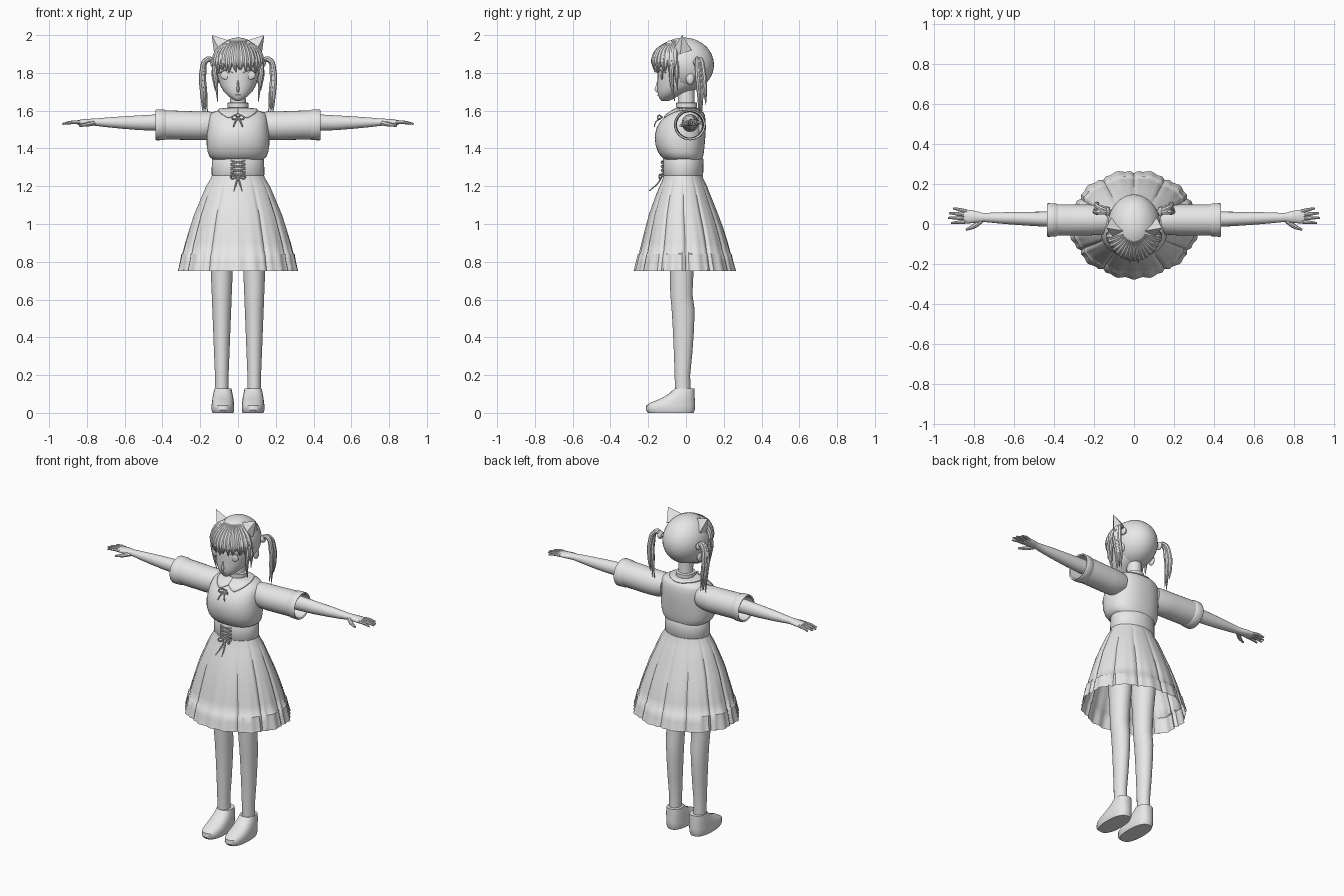
import bpy, bmesh, math, random
from mathutils import Vector
from mathutils.bvhtree import BVHTree

if "Cube" in bpy.data.objects:
    bpy.data.objects.remove(bpy.data.objects["Cube"])

random.seed(4)
grey = bpy.data.materials.new("plain grey")
grey.diffuse_color = (0.8, 0.8, 0.8, 1)
grey.use_nodes = True
grey.node_tree.nodes["Principled BSDF"].inputs["Base Color"].default_value = grey.diffuse_color


def finish(name, bm, mirror=False):
    bmesh.ops.recalc_face_normals(bm, faces=bm.faces)
    me = bpy.data.meshes.new(name)
    bm.to_mesh(me)
    bm.free()
    ob = bpy.data.objects.new(name, me)
    bpy.context.collection.objects.link(ob)
    me.materials.append(grey)
    if mirror:
        ob.modifiers.new("mirror", 'MIRROR')
    return ob


def loft(name, secs, axis='z', n=32, p=2.0, caps=(True, True), mirror=False, mod=None):
    """Rings of (t, a0, a1, b0, b1): extents across the axis at position t."""
    bm = bmesh.new()
    rings = []
    for t, a0, a1, b0, b1 in secs:
        ring = []
        for i in range(n):
            g = 2 * math.pi * i / n
            c, s = math.cos(g), math.sin(g)
            k = mod(g, t) if mod else 1
            a = (a0 + a1) / 2 + (a1 - a0) / 2 * k * math.copysign(abs(c) ** (2 / p), c)
            b = (b0 + b1) / 2 + (b1 - b0) / 2 * k * math.copysign(abs(s) ** (2 / p), s)
            ring.append(bm.verts.new((a, b, t) if axis == 'z' else (t, a, b)))
        rings.append(ring)
    for r, q in zip(rings, rings[1:]):
        for i in range(n):
            bm.faces.new((r[i], r[(i + 1) % n], q[(i + 1) % n], q[i]))
    for on, r in zip(caps, (rings[0], rings[-1])):
        if on:
            bm.faces.new(r)
    return finish(name, bm, mirror)


def body(secs, cx=0):
    """(z, half width, front y, back y) -> loft rings."""
    return [(z, cx - w, cx + w, f, b) for z, w, f, b in secs]


def ellipsoid(name, loc, size, mirror=False, keep=None):
    bm = bmesh.new()
    bmesh.ops.create_uvsphere(bm, u_segments=40, v_segments=24, radius=1)
    for v in bm.verts:
        v.co = Vector(loc) + Vector(v.co[i] * size[i] for i in range(3))
    if keep:
        cut = [f for f in bm.faces if not keep(f.calc_center_median())]
        bmesh.ops.delete(bm, geom=cut, context='FACES')
    return finish(name, bm, mirror)


def tubes(name, paths, mirror=False):
    """Each path is (points, radii); swept into one mesh."""
    cu = bpy.data.curves.new(name, 'CURVE')
    cu.dimensions = '3D'
    cu.bevel_depth, cu.bevel_resolution, cu.resolution_u = 1, 2, 5
    cu.use_fill_caps = True
    for pts, radii in paths:
        sp = cu.splines.new('BEZIER')
        sp.bezier_points.add(len(pts) - 1)
        for bp, p, r in zip(sp.bezier_points, pts, radii):
            bp.co, bp.radius = p, r
            bp.handle_left_type = bp.handle_right_type = 'AUTO'
    tmp = bpy.data.objects.new(name + " path", cu)
    bpy.context.collection.objects.link(tmp)
    me = bpy.data.meshes.new_from_object(tmp.evaluated_get(bpy.context.evaluated_depsgraph_get()))
    bpy.data.objects.remove(tmp)
    bm = bmesh.new()
    bm.from_mesh(me)
    return finish(name, bm, mirror)


# Shoes and legs
loft("shoe", body([(0, .055, -.2, .04), (.015, .06, -.213, .046), (.04, .06, -.21, .048), (.055, .058, -.185, .048),
                   (.08, .055, -.125, .046), (.105, .05, -.085, .046), (.13, .045, -.06, .044)], .08),
     p=2.4, mirror=True)
loft("leg", body([(.09, .036, -.058, .025), (.2, .036, -.06, .022), (.32, .041, -.064, .034), (.45, .046, -.07, .043),
                  (.55, .05, -.076, .045), (.63, .053, -.083, .034), (.75, .058, -.086, .04),
                  (.92, .066, -.1, .06), (1.1, .07, -.1, .07)], .086), mirror=True)


# Pleated skirt with a hem band
def pleat(g, z):
    f = min(1, max(0, (1.27 - z) / .5))
    deg = math.degrees(g)
    d = abs((deg + 15) % 30 - 15)
    groove = 0 if abs(deg - 270) < 12 else math.exp(-(d / 2.6) ** 2)
    return 1 - .07 * groove * (.25 + .75 * f) * min(1, f * 8) + .018 * f ** 3 * math.cos(24 * g)


loft("skirt", body([(1.27, .133, -.115, .085), (1.24, .145, -.122, .092), (1.2, .17, -.14, .112),
                    (1.13, .2, -.168, .14), (1.05, .234, -.196, .172), (.97, .26, -.217, .202), (.9, .282, -.234, .224),
                    (.845, .296, -.246, .238), (.84, .303, -.252, .244), (.8, .31, -.261, .254), (.75, .322, -.273, .268)]),
     n=180, caps=(False, False), mod=pleat)

# Waistband, bodice, neck, choker
loft("waistband", body([(1.255, .137, -.118, .088), (1.26, .14, -.121, .091),
                        (1.34, .138, -.121, .093), (1.348, .134, -.117, .089)]))
torso = loft("bodice", body([(1.34, .13, -.112, .085), (1.355, .15, -.13, .09), (1.38, .16, -.148, .095), (1.42, .166, -.162, .099),
                             (1.47, .165, -.165, .103), (1.51, .16, -.155, .105), (1.545, .157, -.135, .104),
                             (1.575, .15, -.105, .1), (1.592, .135, -.08, .092), (1.603, .1, -.06, .075),
                             (1.608, .05, -.045, .05)]), p=2.3, n=48)
loft("neck", body([(1.58, .048, -.05, .05), (1.61, .042, -.042, .046), (1.72, .04, -.045, .045)]))
loft("choker", body([(1.615, .05, -.048, .054), (1.618, .055, -.053, .059),
                     (1.64, .055, -.053, .059), (1.643, .05, -.048, .054)]))

# Rounded collar draped on the bodice, split at the front
tree = BVHTree.FromObject(torso, bpy.context.evaluated_depsgraph_get())
bm = bmesh.new()
rows = []
for i in range(65):
    g = 2 * math.pi * (i / 64)
    away = min(g, 2 * math.pi - g)
    outer = (.1 + .032 * max(0, math.cos(g)) - .012 * max(0, -math.cos(g))) * min(1, .72 + away * .7)
    row = []
    for j in range(7):
        r = .045 + (outer - .045) * j / 6
        x, y = r * math.sin(g), -r * math.cos(g)
        hit = tree.ray_cast(Vector((x, y, 2)), Vector((0, 0, -1)))[0]
        row.append(bm.verts.new((x, y, (hit.z if hit else 1.53) + .008)))
    rows.append(row)
for r, q in zip(rows, rows[1:]):
    for j in range(6):
        bm.faces.new((r[j], r[j + 1], q[j + 1], q[j]))
collar = finish("collar", bm)
sol = collar.modifiers.new("thickness", 'SOLIDIFY')
sol.thickness = .008

# Ribbon at the collar and lacing on the waistband
tubes("collar_ribbon", [([(0, -.125, 1.565), (.022, -.145, 1.575), (.03, -.148, 1.558), (0, -.13, 1.562)], (.004,) * 4),
                        ([(0, -.13, 1.562), (.014, -.16, 1.54), (.024, -.168, 1.515)], (.005, .004, .003))], True)
lace = [([(-.038, -.122, 1.335 - .022 * k), (0, -.13, 1.327 - .022 * k), (.038, -.122, 1.319 - .022 * k)],
         (.004,) * 3) for k in range(4)]
lace += [([(0, -.126, 1.25), (.03, -.14, 1.262), (.038, -.142, 1.245), (0, -.128, 1.25)], (.004,) * 4),
         ([(0, -.128, 1.25), (.01, -.15, 1.215), (.022, -.195, 1.175)], (.005, .004, .003))]
tubes("waist_lacing", lace, True)


# Sleeves, cuffs, arms
def along(secs):
    """(x, centre y, centre z, radius y, radius z) -> loft rings."""
    return [(x, y - a, y + a, z - b, z + b) for x, y, z, a, b in secs]


loft("sleeve", along([(.12, .02, 1.525, .065, .065), (.16, .02, 1.521, .073, .075), (.22, .02, 1.52, .077, .076),
                      (.39, .02, 1.525, .078, .077)]), 'x', caps=(True, False), mirror=True)
loft("cuff", along([(.36, .02, 1.525, .07, .07), (.385, .02, 1.525, .079, .078), (.39, .02, 1.525, .083, .081),
                    (.43, .02, 1.525, .084, .082), (.436, .02, 1.525, .081, .079), (.432, .02, 1.525, .073, .071),
                    (.38, .02, 1.525, .07, .069), (.3, .02, 1.525, .068, .067)]), 'x', caps=(False, False), mirror=True)
loft("arm", along([(.2, .022, 1.535, .045, .048), (.43, .024, 1.537, .038, .043), (.52, .026, 1.536, .035, .039),
                   (.62, .029, 1.537, .031, .032), (.7, .031, 1.538, .026, .025), (.755, .033, 1.539, .022, .019),
                   (.785, .035, 1.539, .028, .018), (.825, .037, 1.538, .034, .016), (.85, .038, 1.537, .033, .012)]),
     'x', n=20, mirror=True)

# Fingers and thumb
hand = []
for y0, y1, tip in ((.012, .005, .915), (.029, .031, .93), (.046, .054, .924), (.063, .079, .905)):
    hand.append(([(.835, y0, 1.538), ((tip + .835) / 2, (y0 + y1) / 2, 1.538), (tip, y1, 1.53)], (.01, .009, .005)))
hand.append(([(.765, .018, 1.535), (.795, -.008, 1.528), (.84, -.029, 1.52)], (.014, .012, .006)))
tubes("fingers", hand, True)

# Face, nose, eyes, ears
loft("face", body([(1.652, .012, -.128, -.09), (1.66, .028, -.138, -.07), (1.68, .055, -.147, -.04), (1.705, .078, -.151, .02),
                   (1.735, .095, -.152, .07), (1.78, .108, -.15, .1), (1.83, .115, -.153, .12), (1.9, .1, -.13, .1)]), p=2.1)
loft("nose", body([(1.695, .003, -.155, -.14), (1.712, .009, -.167, -.135), (1.725, .007, -.162, -.135),
                   (1.76, .004, -.152, -.135)]), n=12)
tubes("mouth", [([(0, -.15, 1.682), (.012, -.15, 1.683), (.018, -.147, 1.685)], (.003, .002, .001))], True)
ellipsoid("eye", (.062, -.128, 1.788), (.03, .007, .024), True)
tubes("eyelash", [([(.028, -.147, 1.8), (.06, -.139, 1.814), (.095, -.108, 1.802)], (.002, .004, .003))], True)
ellipsoid("ear", (.112, .022, 1.77), (.014, .022, .032), True)

# Hair: skull cap, fringe, side locks
C, R = Vector((0, -.012, 1.843)), (.132, .16, .144)
ellipsoid("hair_cap", C, R, keep=lambda c: not (c.y < -.03 and c.z < 1.845))


def on_head(az, el, k=1.0):
    a, e = math.radians(az), math.radians(el)
    return C + Vector((R[0] * math.cos(e) * math.sin(a), -R[1] * math.cos(e) * math.cos(a), R[2] * math.sin(e))) * k


fringe = []
for k in range(17):
    az = -72 + 9 * k
    end = -12 + random.uniform(-7, 3)
    fringe.append(([on_head(az * .8, 62, .95), on_head(az * .95, 30, .97), on_head(az, 8, .985),
                    on_head(az + random.uniform(-5, 5), end, 1.0)], (.01, .019, .018, .002)))
tubes("fringe", fringe)
tubes("side_lock", [([(.11, -.06, 1.91), (.124, -.075, 1.82), (.115, -.075, 1.74), (.108, -.06, 1.65)],
                     (.008, .014, .01, .002)),
                    ([(.112, -.04, 1.9), (.129, -.05, 1.8), (.122, -.045, 1.71)], (.008, .012, .002))], True)

# Pigtails with a hair tie each
tail = []
for k in range(9):
    u, w = random.uniform(-.014, .014), random.uniform(-.02, .02)
    tail.append(([(.118, .06, 1.85), (.16, .068 + w * .5, 1.872 + u * .4), (.186 + u * .7, .078 + w, 1.8),
                  (.182 + u, .086 + w, 1.7), (.172 + u * 1.4, .088 + w * 1.1, 1.57 + random.uniform(0, .07))],
                 (.01, .012, .013, .011, .001)))
tubes("pigtail", tail, True)
ellipsoid("hair_tie", (.134, .062, 1.855), (.014, .024, .024), True)

# Cat ears
bm = bmesh.new()
tip = bm.verts.new((.139, -.02, 2.0))
base = [bm.verts.new(p) for p in ((.05, -.035, 1.972), (.1, -.068, 1.925), (.126, -.03, 1.9), (.115, .03, 1.92))]
for i in range(4):
    bm.faces.new((tip, base[i], base[(i + 1) % 4]))
bm.faces.new(base)
finish("cat_ear", bm, True)

# Smooth shading
bpy.ops.object.select_all(action='SELECT')
bpy.context.view_layer.objects.active = torso
bpy.ops.object.shade_smooth_by_angle(angle=math.radians(40))
